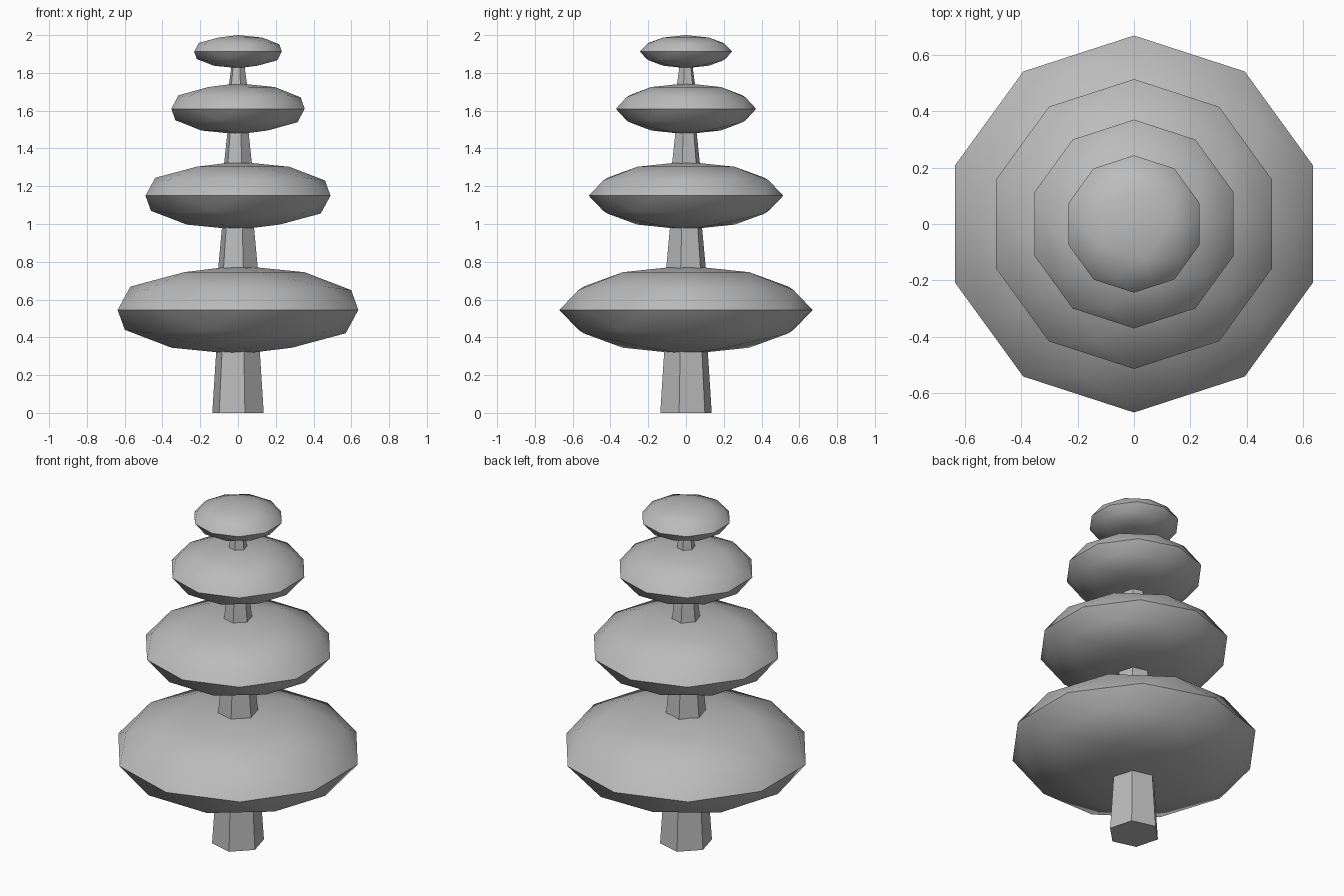
import bpy
from math import radians

cube = bpy.data.objects.get("Cube")
if cube:
    bpy.data.objects.remove(cube, do_unlink=True)

grey = bpy.data.materials.new("plain_grey")
grey.use_nodes = True
COLOUR = (0.5, 0.5, 0.5, 1)
grey.diffuse_color = COLOUR
grey.node_tree.nodes["Principled BSDF"].inputs["Base Color"].default_value = COLOUR


def finish(name):
    obj = bpy.context.object
    obj.name = name
    obj.data.materials.append(grey)
    bpy.ops.object.transform_apply(location=False, rotation=True, scale=True)
    return obj


# Foliage tier: flattened icosphere with a sharp rim
def foliage(name, radius, bottom, top):
    bpy.ops.mesh.primitive_ico_sphere_add(
        subdivisions=2, radius=1, location=(0, 0, (bottom + top) / 2))
    bpy.context.object.scale = (radius, radius, (top - bottom) / 2)
    finish(name)
    bpy.ops.object.shade_smooth_by_angle(angle=radians(30))


# Trunk section: tapered hexagonal prism
def trunk(name, r_low, r_high, bottom, top):
    bpy.ops.mesh.primitive_cone_add(
        vertices=6, radius1=r_low, radius2=r_high, depth=top - bottom,
        location=(0, 0, (bottom + top) / 2), rotation=(0, 0, radians(15)))
    finish(name)


tiers = [("bottom", 0.67, 0.31, 0.78), ("lower", 0.515, 0.97, 1.33),
         ("upper", 0.371, 1.475, 1.745), ("top", 0.244, 1.825, 2.0)]
for label, radius, low, high in tiers:
    foliage(label + "_foliage", radius, low, high)

# Each section runs between the middles of neighbouring tiers
trunk("bottom_trunk", 0.141, 0.108, 0, 0.5)
trunk("lower_trunk", 0.124, 0.077, 0.6, 1.1)
trunk("upper_trunk", 0.087, 0.050, 1.22, 1.56)
trunk("top_trunk", 0.060, 0.030, 1.66, 1.88)
